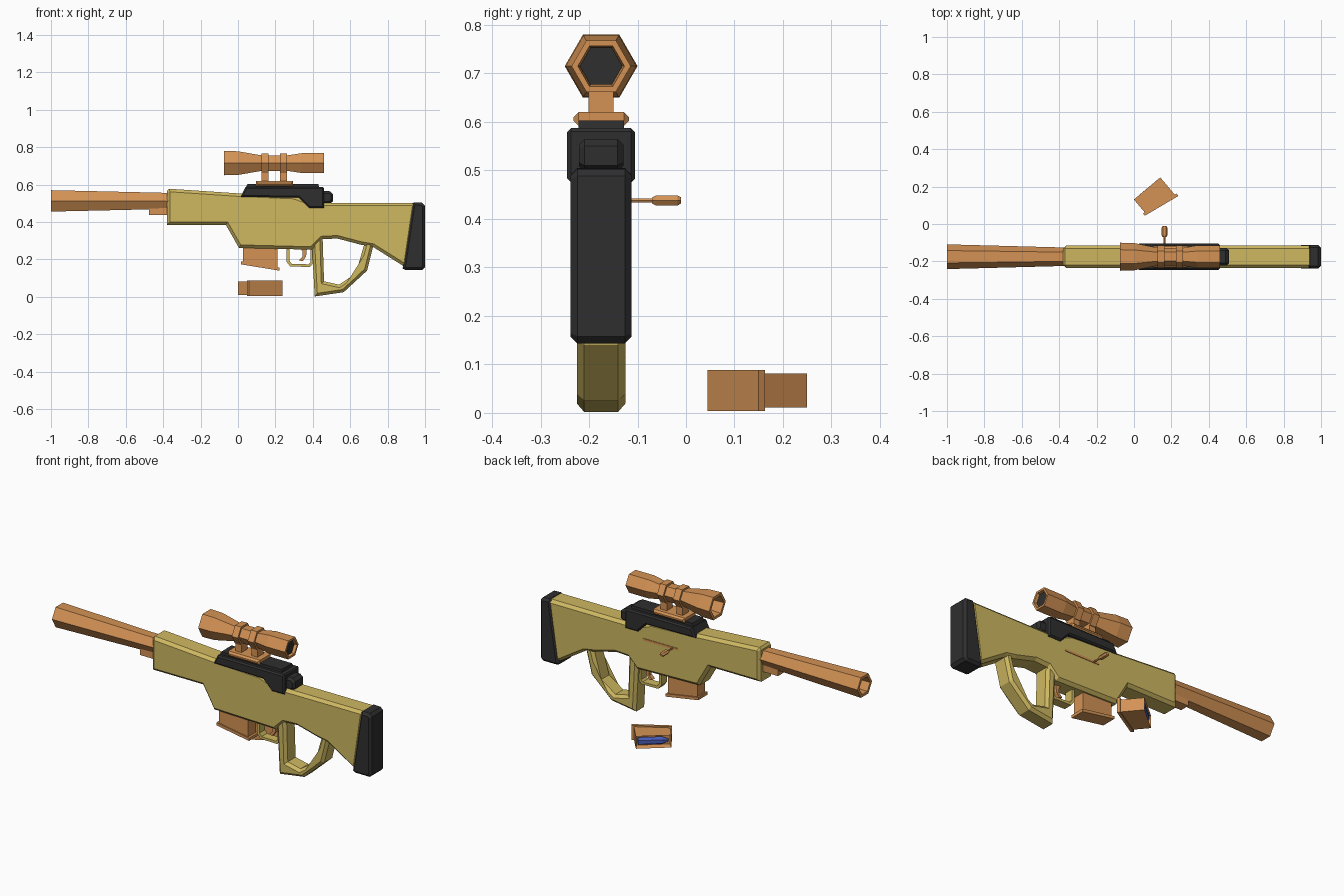
import bpy, bmesh, math
from mathutils import Matrix, Vector

if "Cube" in bpy.data.objects:
    bpy.data.objects.remove(bpy.data.objects["Cube"])

CY = -0.175  # centre plane of the rifle


def material(name, rgb):
    m = bpy.data.materials.new(name)
    m.diffuse_color = (*rgb, 1)
    m.use_nodes = True
    m.node_tree.nodes["Principled BSDF"].inputs["Base Color"].default_value = m.diffuse_color
    return m


YELLOW = material("yellow", (0.62, 0.48, 0.12))
ORANGE = material("orange", (0.66, 0.29, 0.09))
BLACK = material("black", (0.028, 0.028, 0.028))
BLUE = material("blue", (0.07, 0.11, 0.48))


def finish(name, bm, mat, matrix=None):
    bmesh.ops.recalc_face_normals(bm, faces=bm.faces[:])
    if matrix:
        bm.transform(matrix)
    me = bpy.data.meshes.new(name)
    bm.to_mesh(me)
    bm.free()
    me.materials.append(mat)
    ob = bpy.data.objects.new(name, me)
    bpy.context.collection.objects.link(ob)
    return ob


def prism(name, pts, half, mat, chamfer=0.0, cy=CY, matrix=None):
    """Side profile (x, z) extruded across y, with chamfered side edges."""
    bm = bmesh.new()
    face = bm.faces.new([bm.verts.new((x, cy - half, z)) for x, z in pts])
    ext = bmesh.ops.extrude_face_region(bm, geom=[face])["geom"]
    for v in ext:
        if isinstance(v, bmesh.types.BMVert):
            v.co.y = cy + half
    if chamfer:
        rims = [e for e in bm.edges if abs(e.verts[0].co.y - e.verts[1].co.y) < 1e-5]
        bmesh.ops.recalc_face_normals(bm, faces=bm.faces[:])
        bmesh.ops.bevel(bm, geom=rims, offset=chamfer, segments=1,
                        profile=0.5, affect='EDGES')
    return finish(name, bm, mat, matrix)


def rect(x0, x1, z0, z1):
    return [(x0, z0), (x1, z0), (x1, z1), (x0, z1)]


def hex_tube(name, stations, cz, mat, cy=CY, matrix=None):
    """Six-sided tube along x through (x, radius) stations, ends closed."""
    bm = bmesh.new()
    rings = [[bm.verts.new((x, cy + r * math.cos(k * math.pi / 3),
                            cz + r * math.sin(k * math.pi / 3))) for k in range(6)]
             for x, r in stations]
    for a, b in zip(rings, rings[1:]):
        for k in range(6):
            bm.faces.new((a[k], a[(k + 1) % 6], b[(k + 1) % 6], b[k]))
    bm.faces.new(rings[0])
    bm.faces.new(rings[-1])
    return finish(name, bm, mat, matrix)


# Stock body
prism("stock_body", [
    (-0.38, 0.385), (-0.065, 0.385), (0.005, 0.262), (0.395, 0.252), (0.45, 0.308),
    (0.53, 0.312), (0.66, 0.278), (0.72, 0.268), (0.90, 0.155), (0.95, 0.495),
    (0.94, 0.503), (0.40, 0.503), (0.30, 0.54), (0.02, 0.552), (-0.37, 0.578),
    (-0.38, 0.565)], 0.059, YELLOW, 0.016)

# Butt pad
prism("butt_pad", [(0.88, 0.152), (0.895, 0.143), (0.985, 0.143), (1.0, 0.158),
                   (1.0, 0.488), (0.985, 0.503), (0.94, 0.505), (0.932, 0.495)],
      0.063, BLACK, 0.014)

# Thumbhole grip loop
prism("grip", [(0.395, 0.29), (0.402, 0.15), (0.41, 0.002), (0.565, 0.025), (0.69, 0.14),
               (0.728, 0.29), (0.68, 0.30), (0.63, 0.125), (0.54, 0.065), (0.46, 0.083),
               (0.452, 0.33)], 0.05, YELLOW, 0.015)

# Trigger guard and trigger
prism("trigger_guard", [(0.26, 0.27), (0.26, 0.187), (0.28, 0.162), (0.385, 0.16),
                        (0.402, 0.18), (0.402, 0.27), (0.388, 0.27), (0.388, 0.185),
                        (0.378, 0.174), (0.288, 0.176), (0.275, 0.193), (0.275, 0.27)],
      0.025, YELLOW)
prism("trigger", [(0.325, 0.275), (0.37, 0.275), (0.364, 0.215), (0.345, 0.19),
                  (0.325, 0.195), (0.346, 0.215), (0.346, 0.24)], 0.011, ORANGE)

# Receiver, top rail and rear bolt shroud
prism("receiver", [(0.015, 0.535), (0.04, 0.587), (0.455, 0.587), (0.46, 0.58),
                   (0.46, 0.475), (0.38, 0.475), (0.325, 0.53)], 0.07, BLACK, 0.008)
prism("top_rail", [(0.035, 0.57), (0.05, 0.603), (0.43, 0.603), (0.435, 0.57)], 0.047, BLACK)
prism("bolt_shroud", [(0.44, 0.497), (0.49, 0.497), (0.508, 0.51), (0.508, 0.55),
                      (0.49, 0.565), (0.44, 0.565)], 0.046, BLACK, 0.012)

# Barrel with an open muzzle, and the lug below it
hex_tube("barrel", [(-0.9, 0.045), (-1.0, 0.048), (-1.0, 0.066), (-0.77, 0.060),
                    (-0.36, 0.049)], 0.513, ORANGE)
prism("barrel_lug", rect(-0.475, -0.36, 0.437, 0.49), 0.028, ORANGE)

# Scope tube with recessed lenses
SZ = 0.715
hex_tube("scope_tube", [(0.02, 0.05), (-0.075, 0.058), (-0.075, 0.075), (0.0, 0.073),
                        (0.125, 0.048), (0.265, 0.048), (0.34, 0.061), (0.46, 0.061),
                        (0.46, 0.048), (0.43, 0.044)], SZ, ORANGE)
hex_tube("front_lens", [(0.01, 0.050), (0.022, 0.048)], SZ, BLACK)
hex_tube("rear_lens", [(0.43, 0.040), (0.445, 0.044)], SZ, BLACK)

# Scope mount: base plate and two ringed posts
prism("mount_base", [(0.095, 0.592), (0.295, 0.592), (0.295, 0.62), (0.095, 0.62)],
      0.057, ORANGE, 0.010)
for tag, x in (("front", 0.125), ("rear", 0.225)):
    hex_tube(f"{tag}_scope_ring", [(x, 0.060), (x + 0.038, 0.060)], SZ, ORANGE)
    prism(f"{tag}_mount_post", rect(x, x + 0.038, 0.61, 0.68), 0.026, ORANGE)

# Bolt handle and its slot on the back side
prism("bolt_slot", rect(0.13, 0.35, 0.432, 0.444), 0.004, ORANGE, cy=CY + 0.058)
along_y = Matrix.Rotation(math.pi / 2, 4, 'Z')
place = Matrix.Translation((0.163, 0, 0.438)) @ along_y
hex_tube("bolt_rod", [(-0.13, 0.005), (-0.06, 0.005)], 0, ORANGE, 0, place)
hex_tube("bolt_knob", [(-0.070, 0.009), (-0.062, 0.015), (-0.018, 0.015), (-0.010, 0.009)],
         0, ORANGE, 0, place @ Matrix.Diagonal((1, 1, 0.8, 1)))


def magazine(prefix, matrix):
    """Box magazine; local origin at the centre of its open top."""
    # Slanted case with a sunken top
    bm = bmesh.new()
    bmesh.ops.create_cube(bm, size=1)
    for v in bm.verts:
        right, top = v.co.x > 0, v.co.z > 0
        v.co = Vector((0.092 if right else -0.092, math.copysign(0.035, v.co.y),
                       0 if top else (-0.125 if right else -0.092)))
    bm.faces.ensure_lookup_table()
    lid = max(bm.faces, key=lambda f: f.calc_center_median().z)
    bmesh.ops.inset_region(bm, faces=[lid], thickness=0.009)
    for v in lid.verts:
        v.co.z -= 0.03
    finish(prefix + "_case", bm, ORANGE, matrix)
    # Wider base plate
    prism(prefix + "_base", [(-0.103, -0.088), (0.103, -0.122), (0.102, -0.138),
                             (-0.103, -0.104)], 0.042, ORANGE, 0, 0, matrix)
    # Cartridge showing in the top
    hex_tube(prefix + "_cartridge", [(-0.078, 0.008), (-0.045, 0.021), (0.08, 0.021)],
             -0.018, BLUE, 0, matrix)


magazine("fitted_magazine", Matrix.Translation((0.119, CY, 0.278)))

# Spare magazine lying on its side behind the rifle
a = math.radians(40)
c, s = math.cos(a), math.sin(a)
lying = Matrix(((c, 0, -s, 0.07), (s, 0, c, 0.19), (0, -1, 0, 0.046), (0, 0, 0, 1)))
magazine("spare_magazine", lying)
